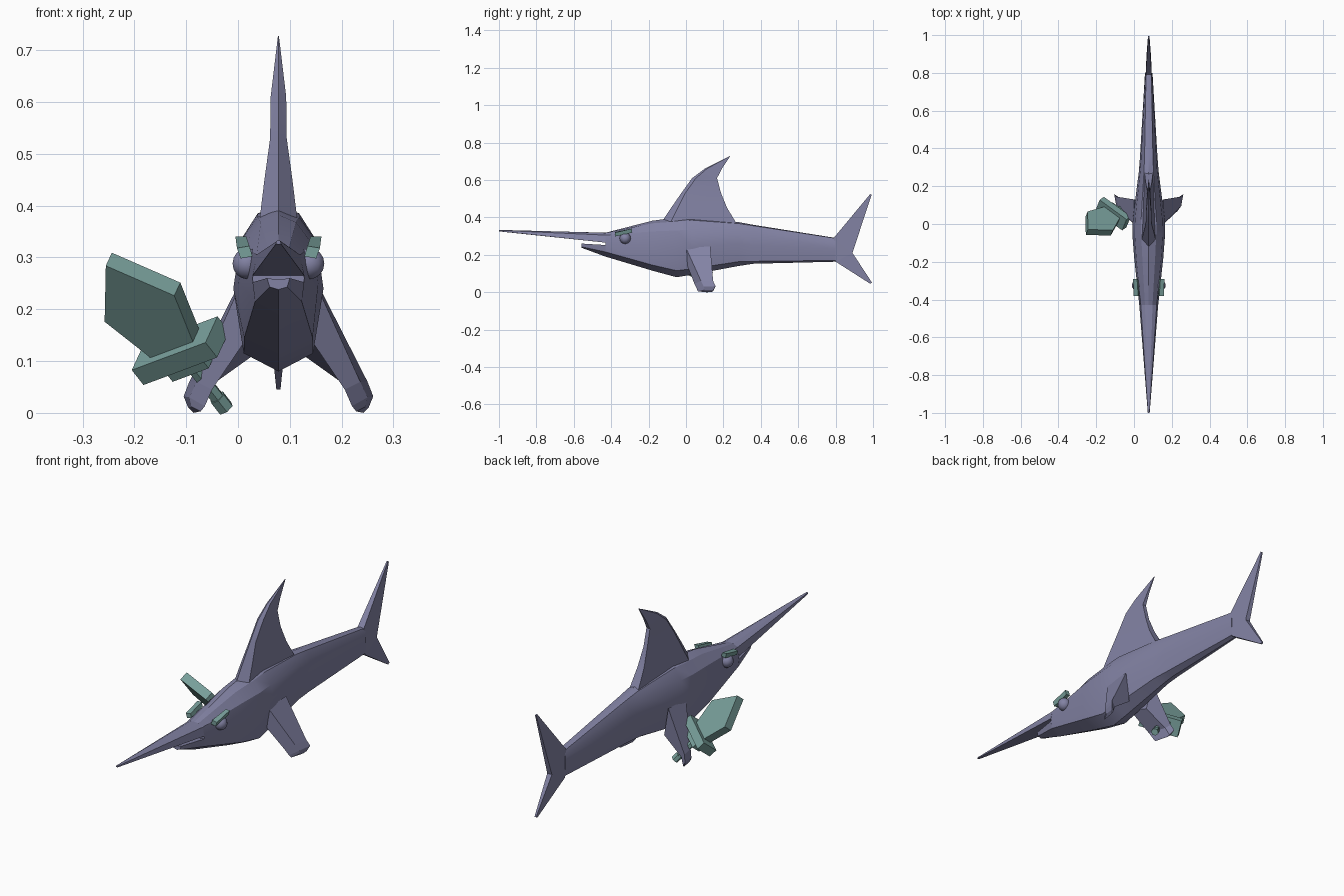
import bpy, bmesh, math
from mathutils import Vector, Matrix

cube = bpy.data.objects.get("Cube")
if cube:
    bpy.data.objects.remove(cube, do_unlink=True)

CX = 0.078  # the fish's own middle plane


def material(name, color):
    m = bpy.data.materials.new(name)
    m.use_nodes = True
    m.diffuse_color = (*color, 1)
    m.node_tree.nodes["Principled BSDF"].inputs["Base Color"].default_value = (*color, 1)
    return m


SKIN = material("slate purple", (0.225, 0.225, 0.37))
TEAL = material("grey teal", (0.19, 0.35, 0.33))


def finish(bm, name, mat, smooth=None):
    bmesh.ops.recalc_face_normals(bm, faces=bm.faces)
    me = bpy.data.meshes.new(name)
    bm.to_mesh(me)
    bm.free()
    me.materials.append(mat)
    ob = bpy.data.objects.new(name, me)
    bpy.context.collection.objects.link(ob)
    if smooth:
        bpy.ops.object.select_all(action='DESELECT')
        ob.select_set(True)
        bpy.context.view_layer.objects.active = ob
        bpy.ops.object.shade_smooth_by_angle(angle=math.radians(smooth))
    return ob


def loft(name, rings, mat, smooth=None):
    """Skin a list of equal-length closed rings and cap both ends."""
    bm = bmesh.new()
    loops = [[bm.verts.new(p) for p in r] for r in rings]
    n = len(loops[0])
    for a, b in zip(loops, loops[1:]):
        for i in range(n):
            j = (i + 1) % n
            bm.faces.new((a[i], a[j], b[j], b[i]))
    bm.faces.new(loops[0])
    bm.faces.new(loops[-1])
    return finish(bm, name, mat, smooth)


def section(y, half):
    """Mirror a half outline (offset, z), listed from top to bottom."""
    right = [(CX + x, y, z) for x, z in half]
    left = [(CX - x, y, z) for x, z in half[-2:0:-1]]
    return right + left


# body from the back of the mouth to the tail root
loft("body", [
    section(-0.43, [(0, .318), (.02, .317), (.042, .305), (.05, .26), (.045, .215), (0, .19)]),
    section(-0.18, [(0, .382), (.034, .368), (.066, .325), (.077, .25), (.066, .145), (0, .115)]),
    section(-0.05, [(0, .40), (.04, .378), (.074, .33), (.087, .24), (.067, .115), (0, .08)]),
    section(0.03, [(0, .40), (.04, .385), (.072, .335), (.084, .24), (.06, .125), (0, .093)]),
    section(0.28, [(0, .375), (.025, .367), (.045, .33), (.052, .26), (.04, .163), (0, .14)]),
    section(0.36, [(0, .36), (.022, .355), (.04, .32), (.046, .25), (.034, .165), (0, .152)]),
    section(0.80, [(0, .29), (.014, .288), (.018, .26), (.02, .23), (.015, .17), (0, .163)]),
], SKIN, 25)

# long upper bill and short lower jaw
loft("bill", [
    section(-1.0, [(0, .333), (.002, .333), (.004, .331), (.005, .326), (0, .325)]),
    section(-0.43, [(0, .318), (.02, .317), (.042, .305), (.05, .265), (0, .265)]),
], SKIN, 25)
loft("lower_jaw", [
    section(-0.56, [(0, .257), (.022, .26), (.017, .243), (0, .238)]),
    section(-0.43, [(0, .246), (.05, .252), (.045, .215), (0, .19)]),
], SKIN, 25)

# dorsal fin: stacked slices of (height, front, back, half width)
slices = [(.36, -.14, .275, .038), (.45, -.08, .22, .027), (.53, -.025, .187, .016),
          (.61, .033, .166, .015), (.66, .10, .192, .009), (.727, .232, .236, .001)]
loft("dorsal_fin", [[(CX, f, z), (CX + w, f + .02 * w / .015, z), (CX + .6 * w, b, z),
                     (CX - .6 * w, b, z), (CX - w, f + .02 * w / .015, z)]
                    if z < .7 else
                    [(CX, f, z), (CX + w, f + .001, z), (CX + w, b, z),
                     (CX - w, b, z), (CX - w, f + .001, z)]
                    for z, f, b, w in slices], SKIN, 25)

# forked tail: outline of (y, z, half thickness)
fork = [(.79, .29, .016), (.985, .525, .003), (.992, .52, .003), (.89, .21, .012),
        (.995, .05, .004), (.985, .045, .004), (.80, .163, .016)]
bm = bmesh.new()
sides = [[bm.verts.new((CX + s * w, y, z)) for y, z, w in fork] for s in (1, -1)]
for v in sides:
    for q in ((0, 1, 2, 3), (0, 3, 6), (3, 4, 5, 6)):
        bm.faces.new([v[i] for i in q])
for i in range(7):
    j = (i + 1) % 7
    bm.faces.new((sides[0][i], sides[0][j], sides[1][j], sides[1][i]))
finish(bm, "tail_fin", SKIN)

# mirrored pectoral fins, eyes and brows
fin_rings = [
    [(.078, .0, .237), (.05, .0, .16), (.05, .12, .11), (.078, .13, .245)],
    [(.158, .08, .06), (.128, .045, .045), (.148, .135, .04), (.172, .145, .06)],
    [(.172, .095, .03), (.142, .06, .013), (.165, .145, .006), (.183, .158, .032)],
    [(.168, .10, .012), (.15, .065, .003), (.164, .135, .0), (.174, .145, .01)],
]
brow_front = [(.050, .302), (.073, .298), (.080, .318), (.056, .322)]
brow_back = [(.056, .322), (.077, .318), (.083, .340), (.062, .340)]
for side, s in (("left", 1), ("right", -1)):
    loft(side + "_pectoral_fin",
         [[(CX + s * x, y, z) for x, y, z in r] for r in fin_rings], SKIN)
    bm = bmesh.new()
    bmesh.ops.create_uvsphere(bm, u_segments=10, v_segments=8, radius=.03,
                              matrix=Matrix.Translation((CX + s * .060, -.325, .288)))
    finish(bm, side + "_eye", SKIN, 50)
    loft(side + "_brow", [[(CX + s * x, y, z) for x, z in r]
                          for y, r in ((-.38, brow_front), (-.29, brow_back))], TEAL)

# sword held by the right fin, built in its own axes
N = Vector((.29, .72, .63)).normalized()      # blade thickness
G = Vector((.77, -.56, .29))
G = (G - N * G.dot(N)).normalized()           # along the guard
D = N.cross(G) * -1                           # toward the blade tip
C = Vector((-.111, .055, .12))


def local(g, d, n):
    return C + G * g + D * d + N * n


def block(name, a, b, c, d0):
    loft(name, [[local(g * a, d0 + d, n * c) for g, n in ((-1, -1), (1, -1), (1, 1), (-1, 1))]
                for d in (-b, b)], TEAL)


block("sword_guard", .092, .02, .04, 0)
block("sword_collar", .045, .014, .022, -.032)
blade = [(-.05, .01), (.05, .01), (.087, .13), (0, .245), (-.087, .13)]
loft("sword_blade", [[local(g, d, n) for g, d in blade] for n in (-.02, .02)], TEAL)
hexagon = [(math.cos(math.radians(60 * i)), math.sin(math.radians(60 * i))) for i in range(6)]
loft("sword_grip", [[local(x * r, d, y * r) for x, y in hexagon]
                    for d, r in ((-.03, .014), (-.145, .014))], TEAL)
loft("sword_pommel", [[local(x * r, d, y * r) for x, y in hexagon]
                      for d, r in ((-.125, .017), (-.155, .017))], TEAL)
